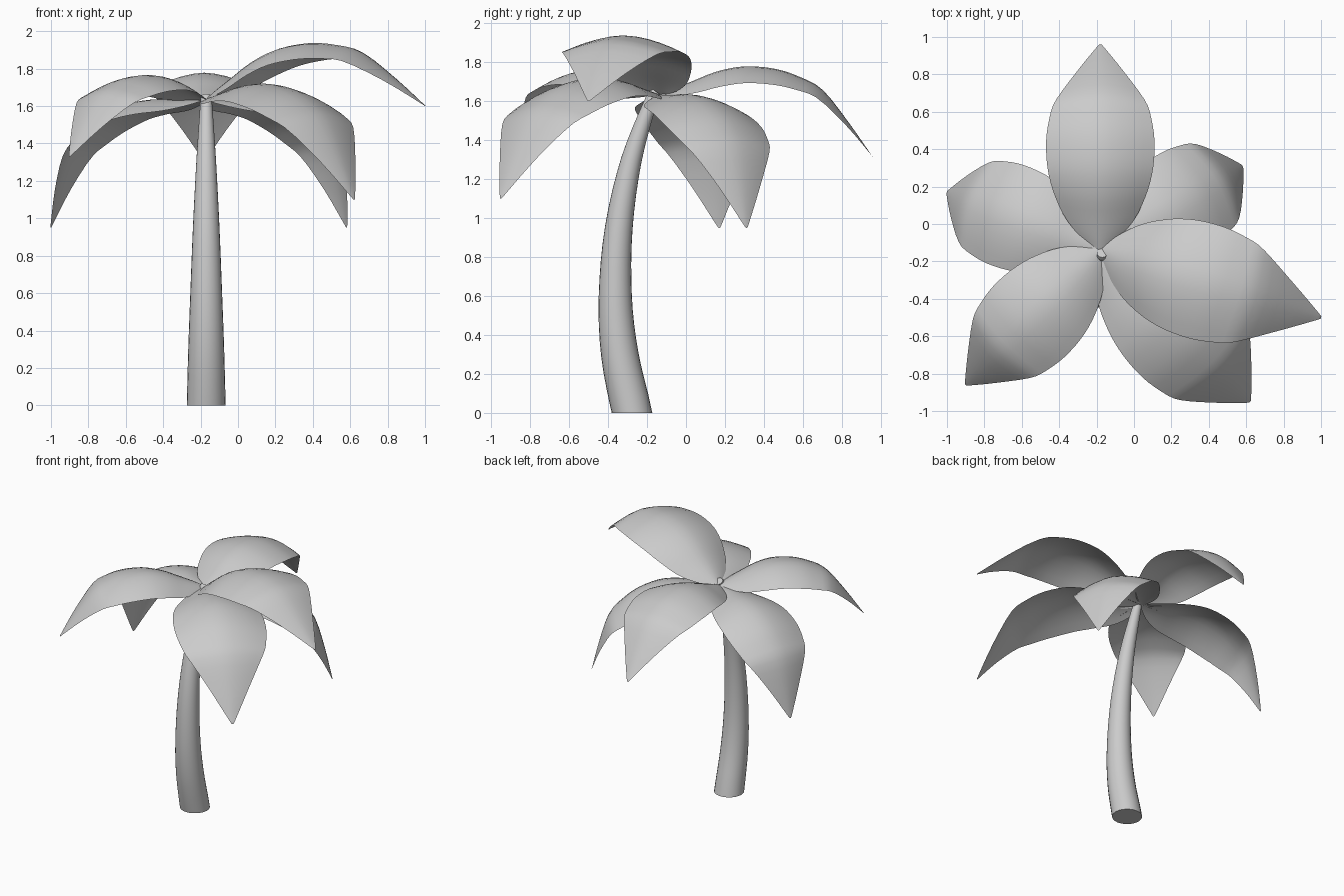
import bpy, bmesh, math
from mathutils import Vector

if "Cube" in bpy.data.objects:
    bpy.data.objects.remove(bpy.data.objects["Cube"])


def catmull(points, steps):
    """Smooth list of tuples through the given points."""
    p = [Vector(q) for q in points]
    p = [2 * p[0] - p[1]] + p + [2 * p[-1] - p[-2]]
    out = []
    for i in range(1, len(p) - 2):
        a, b, c, d = p[i - 1:i + 3]
        for s in range(steps):
            t = s / steps
            out.append(0.5 * (2 * b + (c - a) * t + (2 * a - 5 * b + 4 * c - d) * t * t
                              + (3 * b - a - 3 * c + d) * t ** 3))
    return out + [p[-2]]


def skin(name, rows, closed=False):
    """Mesh through rows of points, smooth shaded."""
    bm = bmesh.new()
    grid = [[bm.verts.new(p) for p in row] for row in rows]
    n = len(rows[0])
    for r0, r1 in zip(grid, grid[1:]):
        for j in range(n if closed else n - 1):
            k = (j + 1) % n
            bm.faces.new((r0[j], r0[k], r1[k], r1[j]))
    if closed:
        bm.faces.new(grid[0][::-1])
        bm.faces.new(grid[-1])
    mesh = bpy.data.meshes.new(name)
    bm.to_mesh(mesh)
    bm.free()
    obj = bpy.data.objects.new(name, mesh)
    bpy.context.collection.objects.link(obj)
    for f in mesh.polygons:
        f.use_smooth = True
    bpy.context.view_layer.objects.active = obj
    obj.select_set(True)
    bpy.ops.object.shade_smooth_by_angle(angle=math.radians(40))
    obj.select_set(False)
    return obj


# Trunk: bowed, tapering tube (y, z, radius)
path = catmull([(-0.277, 0, 0.104), (-0.34, 0.3, 0.096), (-0.363, 0.6, 0.085),
                (-0.345, 0.95, 0.071), (-0.28, 1.3, 0.053), (-0.18, 1.6, 0.033),
                (-0.155, 1.65, 0.028)], 4)
rows = []
for i, (y, z, r) in enumerate(path):
    a, b = path[max(i - 1, 0)], path[min(i + 1, len(path) - 1)]
    tan = Vector((0, b[0] - a[0], b[1] - a[1])).normalized()
    side = Vector((0, 1, 0)) if i == 0 else Vector((0, tan.z, -tan.y))
    rows.append([Vector((-0.17, y, z)) + r * (math.cos(t) * Vector((1, 0, 0)) + math.sin(t) * side)
                 for t in (2 * math.pi * k / 24 for k in range(24))])
skin("trunk", rows, closed=True)

# Leaf shape relative to its base-to-tip chord: (along, height, half width, edge sag)
LEAF = catmull([(0, 0, 0.012, 0), (0.05, 0.042, 0.10, 0.03), (0.126, 0.102, 0.175, 0.055),
                (0.22, 0.175, 0.222, 0.07), (0.333, 0.232, 0.247, 0.075),
                (0.47, 0.26, 0.253, 0.072), (0.59, 0.255, 0.238, 0.06),
                (0.70, 0.228, 0.205, 0.045), (0.85, 0.122, 0.108, 0.018),
                (0.985, 0.013, 0.016, 0.001), (1, 0, 0.003, 0)], 3)
CROWN = Vector((-0.18, -0.14, 1.63))


def leaf(name, tip):
    chord = Vector(tip) - CROWN
    size = chord.length
    along = chord.normalized()
    across = Vector((0, 0, 1)).cross(along).normalized()
    up = along.cross(across)
    rows = []
    for i, (u, h, w, sag) in enumerate(LEAF):
        a, b = LEAF[max(i - 1, 0)], LEAF[min(i + 1, len(LEAF) - 1)]
        slope = Vector((b[0] - a[0], b[1] - a[1])).normalized()
        normal = up * slope.x - along * slope.y
        rows.append([CROWN + size * (along * u + up * h + across * w * t - normal * sag * abs(t) ** 1.7)
                     for t in (k / 5 - 1 for k in range(11))])
    skin(name, rows)


# Six leaves, each aimed at its tip
leaf("back_leaf", (-0.18, 0.96, 1.31))
leaf("left_back_leaf", (-1.0, 0.17, 0.95))
leaf("right_back_leaf", (0.58, 0.31, 0.95))
leaf("front_left_leaf", (-0.90, -0.86, 1.33))
leaf("front_right_leaf", (0.62, -0.95, 1.10))
leaf("raised_right_leaf", (1.0, -0.50, 1.60))
